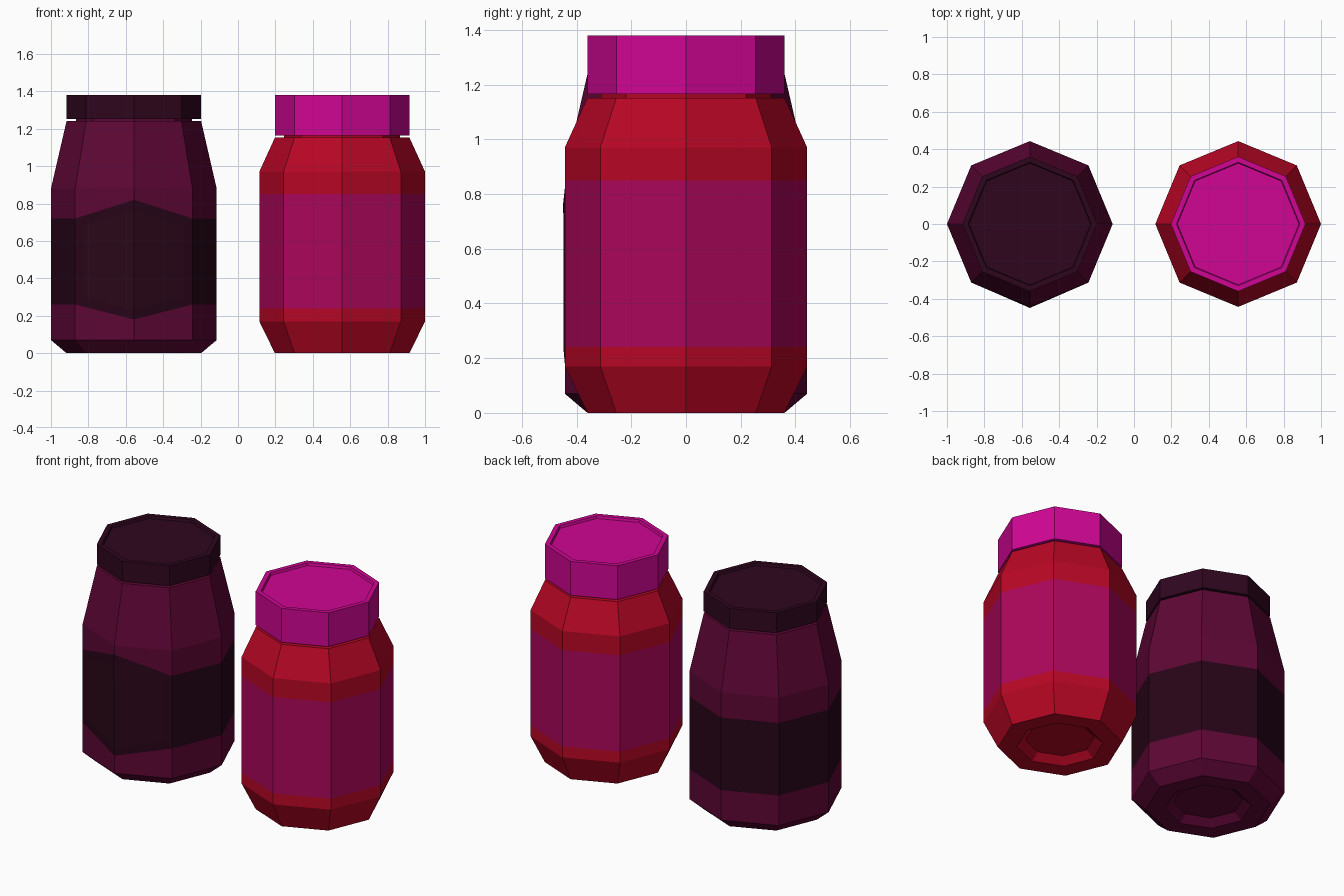
import bpy, bmesh, math

if "Cube" in bpy.data.objects:
    bpy.data.objects.remove(bpy.data.objects["Cube"])

SIDES = 8


def material(name, hex_rgb):
    # sRGB hex to linear viewport colour
    lin = [(int(hex_rgb[i:i + 2], 16) / 255) ** 2.2 for i in (0, 2, 4)]
    m = bpy.data.materials.new(name)
    m.diffuse_color = (*lin, 1)
    m.use_nodes = True
    m.node_tree.nodes["Principled BSDF"].inputs["Base Color"].default_value = m.diffuse_color
    return m


def lathe(name, x, profile, mats, bands=None, front_shift=None, badge=None):
    """Eight-sided turned solid; bands maps profile segment -> material slot,
    front_shift maps ring -> z offset of its front corner."""
    bands, front_shift = bands or {}, front_shift or {}
    bm = bmesh.new()
    rings = []
    for j, (r, z) in enumerate(profile):
        ring = []
        for i in range(SIDES):
            a = -math.pi / 2 + 2 * math.pi * i / SIDES
            dz = front_shift.get(j, 0) if i == 0 else 0
            ring.append(bm.verts.new((r * math.cos(a), r * math.sin(a), z + dz)))
        rings.append(ring)
    front = []
    for j in range(len(rings) - 1):
        for i in range(SIDES):
            k = (i + 1) % SIDES
            f = bm.faces.new((rings[j][i], rings[j][k], rings[j + 1][k], rings[j + 1][i]))
            f.material_index = bands.get(j, 0)
            if j == badge and i in (0, SIDES - 1):
                front.append(f)
    bm.faces.new(rings[0][::-1])
    bm.faces.new(rings[-1])
    bm.normal_update()
    # badge panel inset into the two front label faces
    if front:
        bmesh.ops.inset_region(bm, faces=front, thickness=0.05,
                               use_boundary=True, use_even_offset=True)
        for f in front:
            f.material_index = 2
    me = bpy.data.meshes.new(name)
    bm.to_mesh(me)
    bm.free()
    for m in mats:
        me.materials.append(m)
    ob = bpy.data.objects.new(name, me)
    ob.location.x = x
    bpy.context.collection.objects.link(ob)
    return ob


def jar(name, x, foot, label, shoulder, top, mats, lid_mat, **kw):
    R, r, neck = 0.443, 0.36, 0.31
    lid_z = top + 0.013
    # body: recessed base, foot bevel, label band, shoulder, neck
    body = [(0.20, 0.04), (0.25, 0), (r, 0), (R, foot), (R, label[0]), (R, label[1]),
            (R, shoulder), (r, top), (neck, top), (neck, lid_z + 0.03)]
    lathe(name + "_body", x, body, mats, bands={4: 1}, **kw)
    # lid with a shallow recessed top
    lid = [(neck - 0.01, lid_z), (r, lid_z), (r, 1.38), (0.33, 1.38), (0.325, 1.365)]
    lathe(name + "_lid", x, lid, [lid_mat])


plum = material("plum", "5E0F38")
dark_label = material("dark_label", "2C0D1E")
badge = material("badge", "2E101E")
dark_lid = material("dark_lid", "330F24")
red = material("red", "B70F29")
pink_label = material("pink_label", "AA0F5B")
pink_lid = material("pink_lid", "CF0E92")

# dark jar: its label comes to a point above and below at the front corner
jar("dark_jar", -0.557, 0.07, (0.26, 0.72), 0.88, 1.24, [plum, dark_label, badge],
    dark_lid, front_shift={4: -0.08, 5: 0.10}, badge=4)
# red jar with straight label
jar("red_jar", 0.557, 0.17, (0.24, 0.85), 0.97, 1.152, [red, pink_label], pink_lid)
